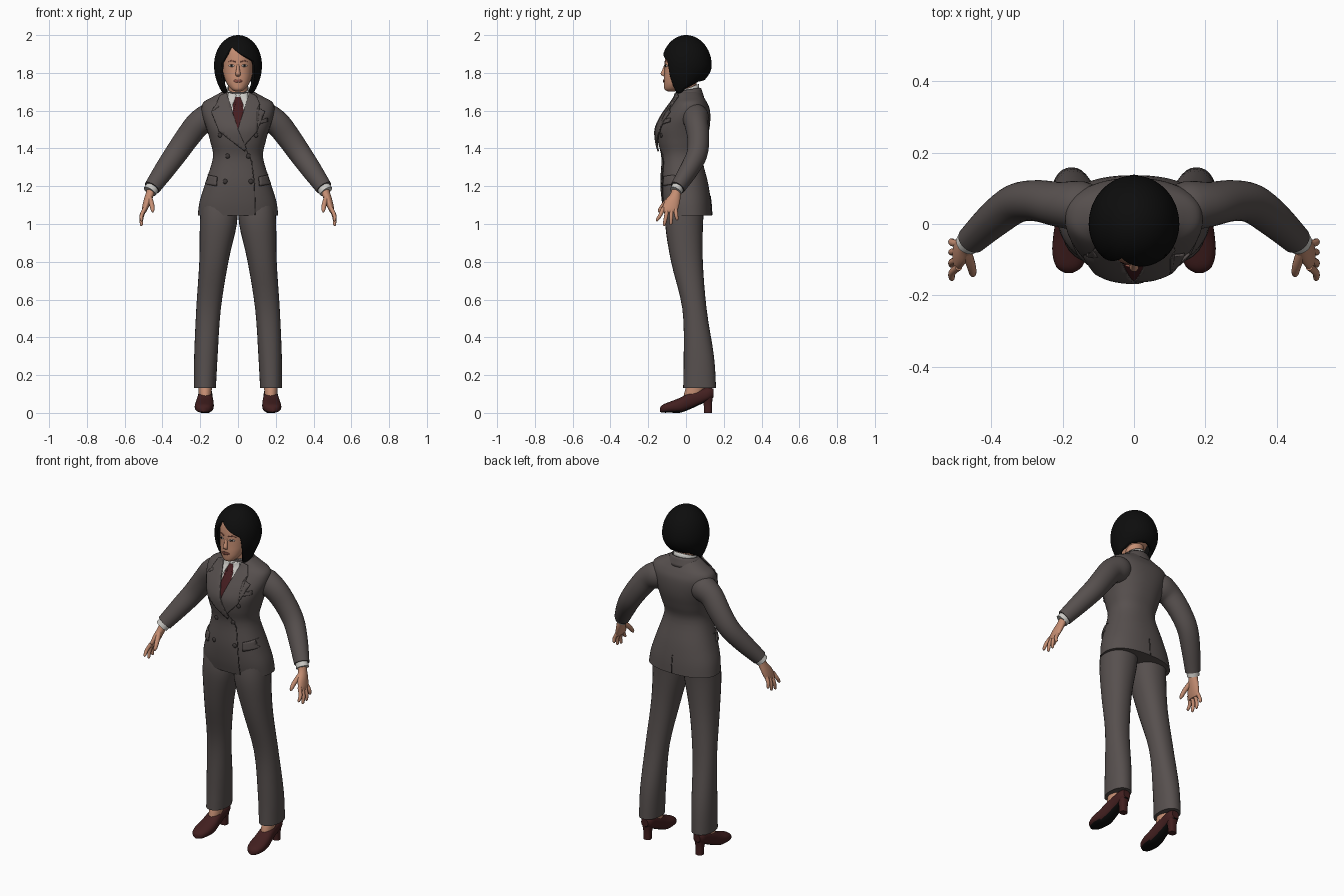
import bpy, bmesh
from math import sin, cos, pi, radians, copysign
from mathutils import Vector
from mathutils.bvhtree import BVHTree

if "Cube" in bpy.data.objects:
    bpy.data.objects.remove(bpy.data.objects["Cube"])
made = []


def material(name, rgb):
    m = bpy.data.materials.new(name)
    m.use_nodes = True
    m.diffuse_color = (*rgb, 1)
    m.node_tree.nodes["Principled BSDF"].inputs["Base Color"].default_value = (*rgb, 1)
    return m


SUIT = material("suit_grey", (.095, .08, .077))
DARK = material("seam_grey", (.045, .038, .037))
SKIN = material("skin", (.56, .27, .17))
HAIR = material("black", (.004, .004, .004))
SHIRT = material("shirt_white", (.6, .59, .56))
TIE = material("tie_red", (.06, .012, .014))
LEATHER = material("shoe_leather", (.055, .014, .014))
LIPS = material("rose_brown", (.33, .11, .08))
EYE = material("eye_white", (.5, .45, .42))


def finish(name, bm, mat, mirror=False, thick=0):
    bmesh.ops.remove_doubles(bm, verts=bm.verts, dist=1e-5)
    bmesh.ops.recalc_face_normals(bm, faces=bm.faces)
    me = bpy.data.meshes.new(name)
    bm.to_mesh(me)
    bm.free()
    me.materials.append(mat)
    ob = bpy.data.objects.new(name, me)
    bpy.context.collection.objects.link(ob)
    if mirror:
        ob.modifiers.new("mirror", "MIRROR")
    if thick:
        s = ob.modifiers.new("thickness", "SOLIDIFY")
        s.thickness, s.offset = thick, 0
    made.append(ob)
    return ob


def curve_rows(rows, k=4):
    """Catmull-Rom interpolation of section parameters."""
    out = []
    for i in range(len(rows) - 1):
        a, b, c, d = (rows[max(0, min(len(rows) - 1, i + j))] for j in (-1, 0, 1, 2))
        for s in range(k):
            t = s / k
            out.append([q + .5 * t * (r - p + t * (2*p - 5*q + 4*r - s2 + t * (3*(q - r) + s2 - p)))
                        for p, q, r, s2 in zip(a, b, c, d)])
    return out + [list(rows[-1])]


def loft(name, rows, mat, axis="z", e=2.0, n=28, mirror=False):
    """Skin sections (x, y, z, radius_u, radius_v) facing z, y or the path."""
    rows = curve_rows(rows)
    bm = bmesh.new()
    rings = []
    for i, (x, y, z, ru, rv) in enumerate(rows):
        u, v = Vector((1, 0, 0)), Vector((0, 1, 0))
        if axis == "y":
            v = Vector((0, 0, 1))
        elif axis == "path":
            t = Vector(rows[min(i + 1, len(rows) - 1)][:3]) - Vector(rows[max(i - 1, 0)][:3])
            u = Vector((0, 1, 0)).cross(t).normalized()
            v = t.cross(u).normalized()
        ring = []
        for j in range(n):
            c, s = cos(2 * pi * j / n), sin(2 * pi * j / n)
            c, s = (copysign(abs(w) ** (2 / e), w) for w in (c, s))
            ring.append(bm.verts.new(Vector((x, y, z)) + u * c * ru + v * s * rv))
        rings.append(ring)
    for a, b in zip(rings, rings[1:]):
        for j in range(n):
            bm.faces.new((a[j], a[(j + 1) % n], b[(j + 1) % n], b[j]))
    bm.faces.new(rings[0])
    bm.faces.new(rings[-1])
    return finish(name, bm, mat, mirror)


def sheet(name, fn, nu, nv, mat, thick):
    bm = bmesh.new()
    g = [[bm.verts.new(fn(i / nu, j / nv)) for j in range(nv + 1)] for i in range(nu + 1)]
    for i in range(nu):
        for j in range(nv):
            bm.faces.new((g[i][j], g[i + 1][j], g[i + 1][j + 1], g[i][j + 1]))
    return finish(name, bm, mat, thick=thick)


def tree(ob):
    me = ob.data
    return BVHTree.FromPolygons([v.co for v in me.vertices], [p.vertices[:] for p in me.polygons])


def surface(bvh, x, z, side=-1):
    hit = bvh.ray_cast(Vector((x, side, z)), Vector((0, -side, 0)))[0]
    return hit or bvh.find_nearest(Vector((x, side * .05, z)))[0]


def patch(name, bvh, outline, mat, lift, thick=.004, mirror=False, side=-1):
    """Thin plate that follows the body under an x-z outline."""
    bm = bmesh.new()
    bm.faces.new([bm.verts.new((x, 0, z)) for x, z in outline])
    bmesh.ops.triangulate(bm, faces=bm.faces[:])
    for axis in (0, 2):
        vals = [v.co[axis] for v in bm.verts]
        p = min(vals) + .015
        while p < max(vals):
            co, no = Vector(), Vector()
            co[axis], no[axis] = p, 1
            bmesh.ops.bisect_plane(bm, geom=bm.verts[:] + bm.edges[:] + bm.faces[:],
                                   plane_co=co, plane_no=no)
            p += .015
    for v in bm.verts:
        v.co = surface(bvh, v.co.x, v.co.z, side) + Vector((0, side * lift, 0))
    return finish(name, bm, mat, mirror, thick)


def oval(cx, cz, rx, rz):
    return [(cx + rx * cos(i * pi / 8), cz + rz * sin(i * pi / 8)) for i in range(16)]


# Jacket body
jacket = loft("jacket", [
    (0, .012, 1.045, .213, .125), (0, .002, 1.12, .203, .13), (0, -.01, 1.22, .172, .126),
    (0, -.022, 1.35, .133, .108), (0, -.021, 1.43, .145, .126), (0, -.014, 1.5, .165, .137),
    (0, .001, 1.56, .185, .128), (0, .015, 1.61, .193, .11), (0, .02, 1.645, .182, .09),
    (0, .02, 1.67, .14, .075), (0, .012, 1.7, .085, .064)], SUIT, e=2.3, n=48)
body = tree(jacket)
loft("sleeves", [
    (.11, .04, 1.59, .055, .055), (.15, .05, 1.565, .075, .07), (.21, .055, 1.53, .068, .063),
    (.27, .065, 1.455, .064, .058), (.33, .058, 1.37, .06, .055), (.39, .015, 1.285, .054, .05),
    (.455, -.045, 1.192, .044, .04)], SUIT, "path", mirror=True)
loft("shirt_cuffs", [(.44, -.032, 1.213, .036, .033), (.467, -.055, 1.172, .037, .033)],
     SHIRT, "path", mirror=True)

# Shirt front, tie, lapels
patch("shirt_front", body, [(-.065, 1.69), (.065, 1.69), (.008, 1.49), (-.008, 1.49)], SHIRT, .002)
half_tie = [(.018, 1.672), (.013, 1.635), (.03, 1.575), (.006, 1.49)]
patch("tie", body, half_tie + [(-x, z) for x, z in reversed(half_tie)], TIE, .006, .006)
patch("shirt_collar_points", body, [(.008, 1.683), (.05, 1.697), (.056, 1.635), (.04, 1.6)],
      SHIRT, .009, mirror=True)
lapel = [(.06, 1.695), (.095, 1.68), (.115, 1.635), (.1, 1.618), (.142, 1.595), (.1, 1.49)]
patch("left_lapel", body, lapel + [(.03, 1.41), (0, 1.5)], SUIT, .009, .007)
patch("right_lapel", body, [(-x, z) for x, z in lapel] + [(.035, 1.385), (.045, 1.4), (0, 1.5)],
      SUIT, .013, .007)


# Collars that rise toward the nape
def collar(name, low, high, rise, gap, mat):
    def fn(u, v):
        a = radians(gap) + u * radians(360 - 2 * gap)
        rx, ry, z = (p + (q - p) * v for p, q in zip(low, high))
        return (rx * sin(a), .008 - ry * cos(a), z + rise * v * (1 - cos(a)) / 2)
    sheet(name, fn, 40, 4, mat, .008)


collar("shirt_collar", (.066, .064, 1.67), (.057, .056, 1.695), .045, 15, SHIRT)
collar("jacket_collar", (.108, .085, 1.668), (.072, .068, 1.698), .022, 55, SUIT)

# Pockets, seams and buttons
patch("hip_pocket_flaps", body, [(.11, 1.25), (.168, 1.262), (.172, 1.212), (.115, 1.2)],
      SUIT, .007, .009, mirror=True)
patch("breast_pocket", body, [(.1, 1.525), (.155, 1.54), (.155, 1.562), (.1, 1.547)], SUIT, .005, .008)
patch("front_edge", body, [(.088, 1.047), (.092, 1.047), (.09, 1.2), (.075, 1.33), (.045, 1.39),
                           (.071, 1.33), (.086, 1.2)], DARK, .001)
patch("back_vent", body, [(-.002, 1.047), (.002, 1.047), (.002, 1.15), (-.002, 1.15)], DARK, .001, side=1)
for x, z in ((.055, 1.36), (.068, 1.225), (.095, 1.47)):
    for s, word in ((1, "left"), (-1, "right")):
        bm = bmesh.new()
        bmesh.ops.create_uvsphere(bm, u_segments=14, v_segments=8, radius=.013)
        bmesh.ops.scale(bm, vec=(1, .55, 1), verts=bm.verts)
        bmesh.ops.translate(bm, vec=surface(body, s * x, z), verts=bm.verts)
        finish(word + "_button", bm, DARK)

# Trousers
loft("trouser_legs", [
    (.175, .072, .132, .058, .087), (.17, .068, .3, .062, .08), (.156, .045, .55, .065, .064),
    (.128, .005, .8, .077, .084), (.104, -.01, 1.0, .098, .1), (.1, 0, 1.12, .097, .1)],
    SUIT, e=2.2, mirror=True)

# Shoes, with a black underside
shoes = loft("shoes", [
    (.183, -.137, .017, .012, .012), (.182, -.12, .023, .036, .022), (.18, -.08, .031, .049, .03),
    (.177, -.03, .041, .049, .04), (.175, .02, .064, .043, .045), (.174, .07, .083, .038, .041),
    (.173, .12, .1, .036, .035), (.173, .146, .105, .022, .022)], LEATHER, "y", 2.4, mirror=True)
shoes.data.materials.append(HAIR)
for p in shoes.data.polygons:
    p.material_index = int(p.normal.z < -.75)
loft("shoe_heels", [(.173, .117, 0, .022, .021), (.173, .115, .05, .023, .023),
                    (.173, .108, .1, .034, .036)], LEATHER, e=2.6, mirror=True)
loft("ankles", [(.174, .035, .08, .033, .05), (.174, .045, .12, .035, .05),
                (.174, .06, .16, .038, .05)], SKIN, mirror=True)

# Hands
loft("palms", [(.455, -.045, 1.195, .024, .026), (.466, -.055, 1.16, .023, .028),
               (.48, -.072, 1.12, .021, .04), (.493, -.085, 1.08, .016, .043),
               (.498, -.09, 1.06, .01, .036)], SKIN, n=20, mirror=True)
for name, y, tip_y, tip_z in (("index", -.12, -.152, 1.015), ("middle", -.099, -.115, .99),
                              ("ring", -.077, -.08, .996), ("little", -.056, -.048, 1.02)):
    loft(name + "_fingers", [
        (.492, y, 1.085, .011, .011), (.51, (y + tip_y) / 2, .5 * (1.08 + tip_z), .01, .01),
        (.511, tip_y, tip_z + .008, .008, .008), (.51, tip_y, tip_z, .003, .003)],
        SKIN, "path", n=12, mirror=True)
loft("thumbs", [(.47, -.075, 1.145, .014, .014), (.457, -.115, 1.105, .013, .013),
                (.452, -.138, 1.075, .01, .01), (.452, -.146, 1.062, .003, .003)],
     SKIN, "path", n=12, mirror=True)

# Neck, head and face
loft("neck", [(0, .015, 1.6, .05, .05), (0, .006, 1.7, .05, .049), (0, 0, 1.8, .052, .055)], SKIN)
head = loft("head", [
    (0, -.078, 1.702, .014, .018), (0, -.074, 1.712, .034, .039), (0, -.057, 1.738, .056, .06),
    (0, -.037, 1.77, .07, .08), (0, -.02, 1.8, .078, .095), (0, -.01, 1.84, .083, .103),
    (0, -.004, 1.88, .085, .107), (0, 0, 1.93, .078, .1), (0, 0, 1.97, .045, .06)], SKIN, e=2.15, n=40)
face = tree(head)
loft("nose", [(0, -.104, 1.855, .006, .006), (0, -.114, 1.82, .009, .01),
              (0, -.121, 1.797, .013, .013), (0, -.117, 1.785, .012, .009),
              (0, -.108, 1.78, .006, .004)], SKIN, n=16)
patch("eyes", face, oval(.034, 1.838, .015, .006), EYE, .001, .003, True)
patch("irises", face, oval(.034, 1.838, .0055, .0055), HAIR, .003, .002, True)
patch("eyebrows", face, [(.014, 1.856), (.035, 1.862), (.056, 1.857), (.035, 1.867), (.014, 1.862)],
      LIPS, .001, .003, True)
patch("lips", face, oval(0, 1.757, .024, .008), LIPS, .002, .006)

# Bobbed hair: lower edge height by angle from the front
EDGE = ((-180, 1.77), (-130, 1.758), (-90, 1.722), (-68, 1.69), (-52, 1.70), (-44, 1.85), (-20, 1.935),
        (10, 1.895), (42, 1.862), (52, 1.70), (68, 1.69), (90, 1.722), (130, 1.758), (180, 1.77))


def hair_point(u, v):
    deg = -180 + 360 * u
    for (a0, z0), (a1, z1) in zip(EDGE, EDGE[1:]):
        if a0 <= deg <= a1:
            low = z0 + (z1 - z0) * (deg - a0) / (a1 - a0)
            break
    a = radians(deg)
    z = 1.992 - (1.992 - low) * (1 - cos(v * pi / 2))
    if z > 1.84:
        r = max(0, 1 - ((z - 1.84) / .152) ** 2) ** .5
    else:
        r = 1 - (.4 + .8 * max(0, -cos(a))) * ((1.84 - z) / .15) ** 2
    depth = .122 if cos(a) > 0 else .128
    return (.119 * r * sin(a), -depth * r * cos(a), z)


sheet("bobbed_hair", hair_point, 108, 24, HAIR, .016)

# Smooth shading with sharp edges kept
bpy.ops.object.select_all(action="DESELECT")
for ob in made:
    ob.select_set(True)
bpy.context.view_layer.objects.active = made[0]
bpy.ops.object.shade_smooth_by_angle(angle=radians(45))
